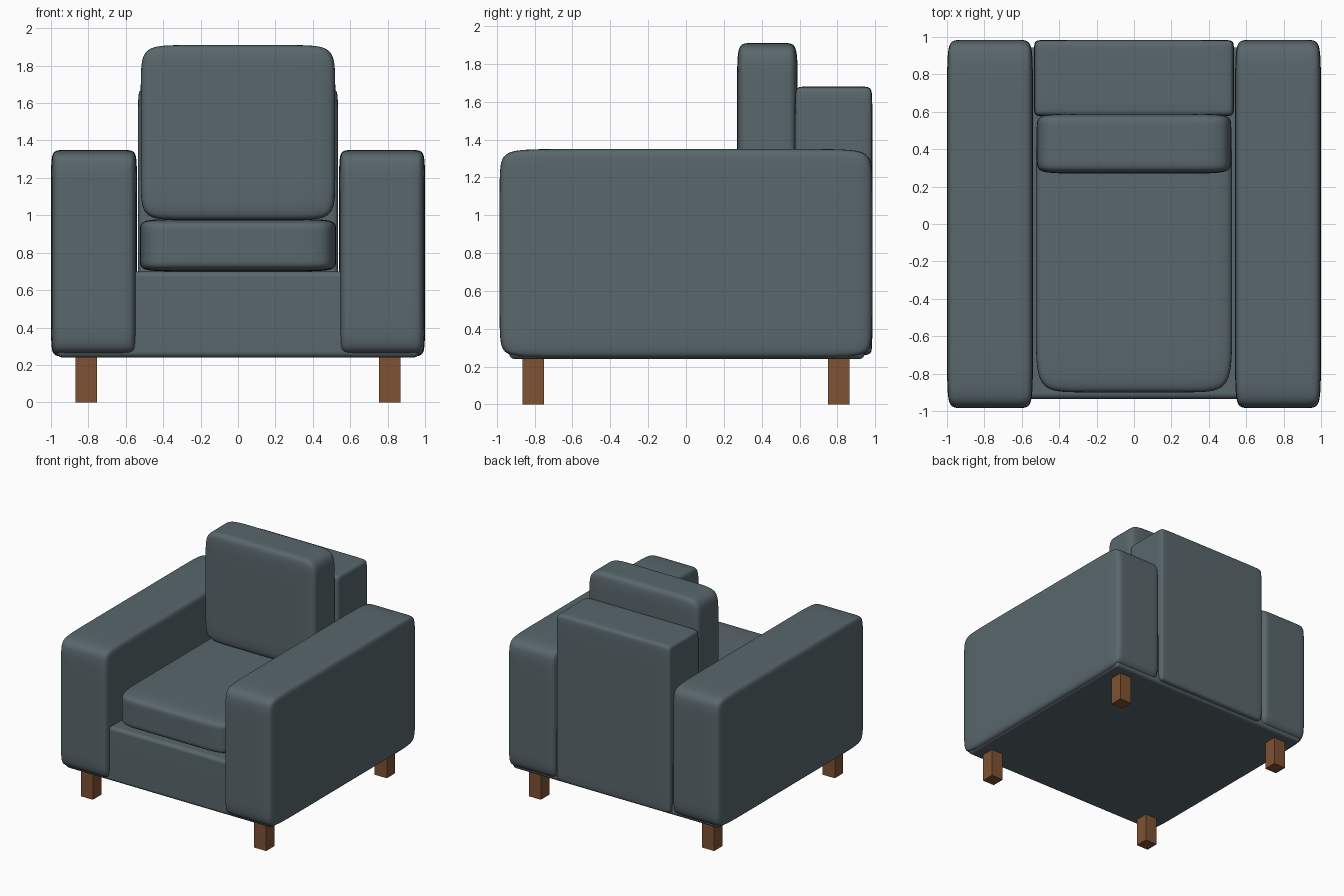
import bpy, bmesh
from mathutils import Vector

if "Cube" in bpy.data.objects:
    bpy.data.objects.remove(bpy.data.objects["Cube"], do_unlink=True)


def material(name, rgb):
    m = bpy.data.materials.new(name)
    m.use_nodes = True
    color = (*rgb, 1)
    m.diffuse_color = color
    m.node_tree.nodes["Principled BSDF"].inputs["Base Color"].default_value = color
    return m


fabric = material("slate fabric", (0.10, 0.135, 0.15))
wood = material("brown wood", (0.21, 0.085, 0.033))


def block(name, low, high, mat):
    """Box between two opposite corners."""
    low, high = Vector(low), Vector(high)
    bm = bmesh.new()
    bmesh.ops.create_cube(bm, size=1)
    for v in bm.verts:
        v.co = (low + high) / 2 + v.co * (high - low)
    mesh = bpy.data.meshes.new(name)
    bm.to_mesh(mesh)
    bm.free()
    mesh.materials.append(mat)
    obj = bpy.data.objects.new(name, mesh)
    bpy.context.collection.objects.link(obj)
    return obj


def cushion(name, low, high, loops):
    """Box with support loops near its edges, softened by subdivision."""
    obj = block(name, low, high, fabric)
    bm = bmesh.new()
    bm.from_mesh(obj.data)
    for axis in range(3):
        size = high[axis] - low[axis]
        for place in (low[axis] + loops[axis] * size, high[axis] - loops[axis] * size):
            point, normal = Vector(), Vector()
            point[axis], normal[axis] = place, 1
            bmesh.ops.bisect_plane(bm, geom=bm.verts[:] + bm.edges[:] + bm.faces[:],
                                   plane_co=point, plane_no=normal)
    for f in bm.faces:
        f.smooth = True
    bm.to_mesh(obj.data)
    bm.free()
    sub = obj.modifiers.new("soft", "SUBSURF")
    sub.levels = sub.render_levels = 4
    return obj


# Base frame under the seat and arms
base = block("base", (-0.97, -0.935, 0.24), (0.97, 0.945, 0.70), fabric)
bevel = base.modifiers.new("rounded", "BEVEL")
bevel.width, bevel.segments = 0.03, 4
for poly in base.data.polygons:
    poly.use_smooth = True
base.modifiers.new("normals", "WEIGHTED_NORMAL")

# Arms and legs on both sides
for side, s in (("left", 1), ("right", -1)):
    xs = sorted((s * 0.54, s * 1.0))
    cushion(side + "_arm", (xs[0], -0.985, 0.245), (xs[1], 0.985, 1.35), (0.13, 0.13, 0.13))
    xs = sorted((s * 0.755, s * 0.868))
    for end, t in (("front", -1), ("back", 1)):
        ys = sorted((t * 0.75, t * 0.863))
        block(f"{end}_{side}_leg", (xs[0], ys[0], 0), (xs[1], ys[1], 0.27), wood)

# Backrest and loose cushions
cushion("backrest", (-0.535, 0.575, 0.26), (0.535, 0.985, 1.68), (0.06, 0.13, 0.06))
cushion("seat_cushion", (-0.525, -0.90, 0.70), (0.525, 0.60, 0.98), (0.2, 0.2, 0.2))
cushion("back_cushion", (-0.52, 0.27, 0.975), (0.52, 0.59, 1.91), (0.2, 0.2, 0.2))
